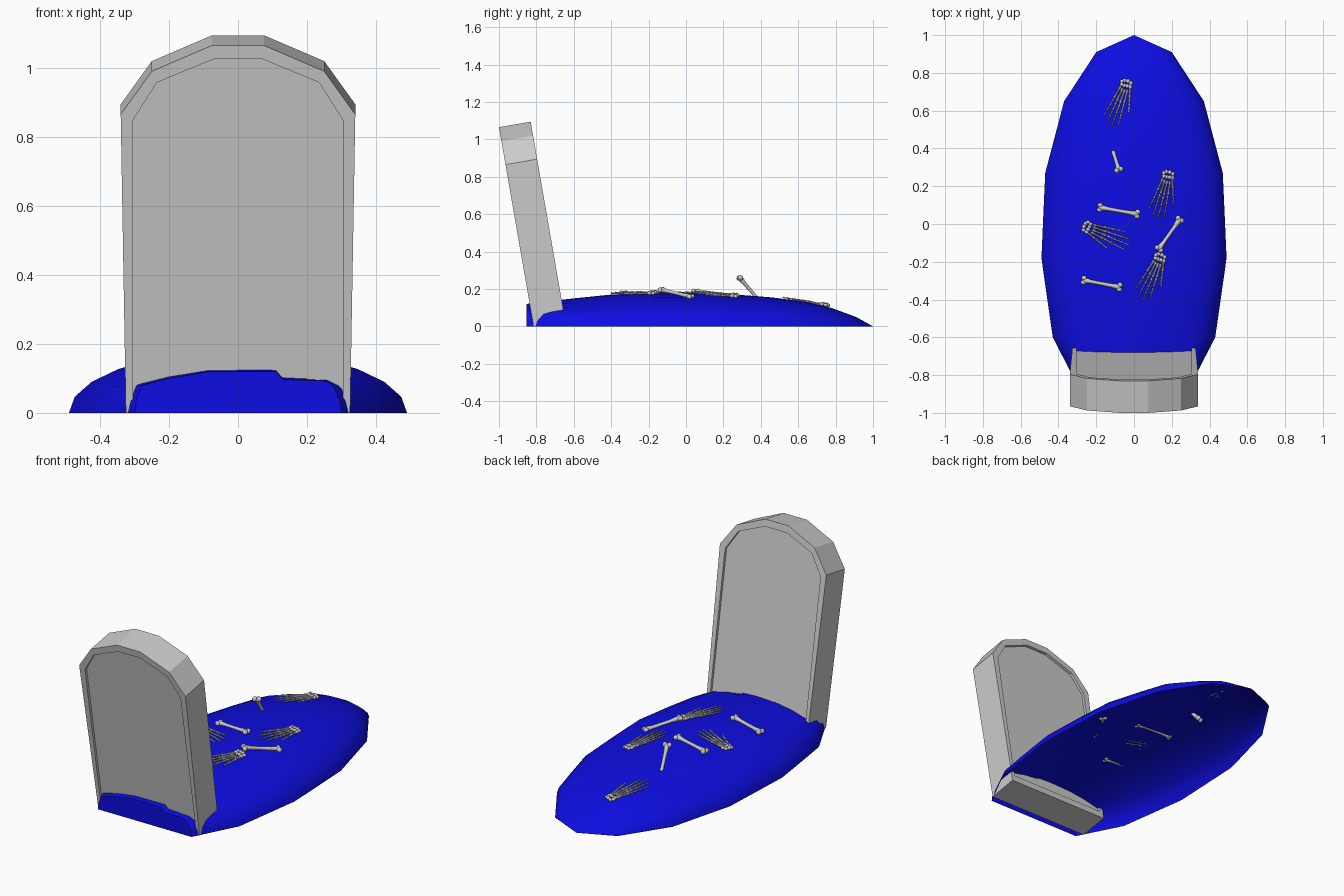
import bpy, bmesh
from math import sin, cos, pi, radians
from mathutils import Vector, Matrix

if "Cube" in bpy.data.objects:
    bpy.data.objects.remove(bpy.data.objects["Cube"])


def finish(bm, name, smooth=None):
    bmesh.ops.recalc_face_normals(bm, faces=bm.faces)
    mesh = bpy.data.meshes.new(name)
    bm.to_mesh(mesh)
    bm.free()
    obj = bpy.data.objects.new(name, mesh)
    bpy.context.collection.objects.link(obj)
    if smooth:
        mesh.shade_smooth()
        mesh.set_sharp_from_angle(angle=radians(smooth))
    return obj


def bridge(bm, a, b, closed=True):
    n = len(a)
    for i in range(n if closed else n - 1):
        j = (i + 1) % n
        bm.faces.new((a[i], a[j], b[j], b[i]))


# Mound: open-bottomed shell of half-ellipse sections, with a broken lip behind the stone
LIP = [(-.30, 0), (-.295, .035), (-.28, .08), (-.20, .10), (-.08, .12), (0, .12), (.11, .12),
       (.13, .096), (.19, .095), (.25, .093), (.275, .08), (.295, .035), (.30, 0)]
ROWS = [(-.60, .43, .15), (-.40, .459, .17), (-.18, .49, .18), (.05, .48, .18), (.27, .47, .17),
        (.46, .42, .155), (.65, .37, .13), (.78, .285, .098), (.91, .20, .05), (1, 0, 0)]
bm = bmesh.new()
rings = [[bm.verts.new((x, -.853, z)) for x, z in LIP]]
for y, w, h in ROWS:
    rings.append([bm.verts.new((-w * cos(pi * i / 12), y, h * sin(pi * i / 12))) for i in range(13)])
for a, b in zip(rings, rings[1:]):
    bridge(bm, a, b, closed=False)
bm.faces.new(rings[0])
bmesh.ops.remove_doubles(bm, verts=bm.verts, dist=1e-5)
mound = finish(bm, "grave_mound", 40)
blue = bpy.data.materials.new("mound_blue")
blue.diffuse_color = (0.004, 0.004, 0.75, 1)
blue.use_nodes = True
blue.node_tree.nodes["Principled BSDF"].inputs["Base Color"].default_value = blue.diffuse_color
mound.data.materials.append(blue)

# Headstone: leaning slab with a recessed panel on both faces
THICK, RECESS = .172, .015
OUTER = [(.325, 0), (.34, .878), (.25, 1.005), (.075, 1.081)]
PANEL = [(.305, .04), (.305, .86), (.235, .972), (.07, 1.041)]
bm = bmesh.new()


def stone_loop(half, t):
    pts = half + [(-x, z) for x, z in reversed(half)]
    return [bm.verts.new((x, t, z)) for x, z in pts]


loops = [stone_loop(PANEL, RECESS), stone_loop(PANEL, 0), stone_loop(OUTER, 0),
         stone_loop(OUTER, THICK), stone_loop(PANEL, THICK), stone_loop(PANEL, THICK - RECESS)]
for a, b in zip(loops, loops[1:]):
    bridge(bm, a, b)
bm.faces.new(loops[0])
bm.faces.new(loops[-1])
bm.transform(Matrix.Translation((0, -.815, 0)) @ Matrix.Rotation(radians(9.85), 4, 'X'))
finish(bm, "headstone")


# Bone helpers
def shaft(bm, a, b, profile, sides=8):
    a, b = Vector(a), Vector(b)
    rot = (b - a).to_track_quat('Z', 'Y')
    prev = None
    for t, r in profile:
        ring = [bm.verts.new(a.lerp(b, t) + rot @ Vector((r * cos(2 * pi * i / sides),
                r * sin(2 * pi * i / sides), 0))) for i in range(sides)]
        if prev:
            bridge(bm, prev, ring)
        else:
            bm.faces.new(ring)
        prev = ring
    bm.faces.new(prev)


def knob(bm, p, r, scale=(1, 1, 1)):
    m = Matrix.Translation(p) @ Matrix.Diagonal((*scale, 1))
    bmesh.ops.create_uvsphere(bm, u_segments=8, v_segments=6, radius=r, matrix=m)


def frame(start, end):
    y = (Vector(end) - Vector(start)).normalized()
    up = Vector((.75 * start[0], 0, 1))
    x = y.cross(up).normalized()
    m = Matrix((x, y, x.cross(y))).transposed().to_4x4()
    return Matrix.Translation(start) @ m


# Long bones: thin shaft with a pair of knuckles on each end
LONG_BONES = [((-.185, .088, .172), (.022, .052, .188)),
              ((.245, .028, .158), (.13, -.135, .197)),
              ((-.27, -.297, .16), (-.072, -.335, .178)),
              ((-.08, .285, .262), (-.12, .415, .11))]
for k, (a, b) in enumerate(LONG_BONES):
    length = (Vector(b) - Vector(a)).length
    bm = bmesh.new()
    shaft(bm, (0, 0, 0), (0, length, 0), [(0, .013), (.1, .014), (.22, .0105), (.5, .0095),
                                          (.78, .0105), (.9, .014), (1, .013)])
    for y in (.004, length - .004):
        for x in (-.012, .012):
            knob(bm, (x, y, 0), .015, (.9, 1, .95))
    bm.transform(frame(a, b))
    finish(bm, f"long_bone_{k + 1}", 50)

# Skeleton hands: wrist bones plus five jointed fingers (thumb on local -x)
FINGERS = [(-.030, .040, -.068, .165, (.38, .34, .28)),
           (-.020, .052, -.040, .250, (.40, .26, .19, .15)),
           (-.006, .055, -.009, .268, (.40, .26, .19, .15)),
           (.008, .053, .021, .256, (.40, .26, .19, .15)),
           (.021, .048, .050, .225, (.42, .25, .18, .15))]
WRIST = [(-.024, .012), (-.006, .008), (.012, .010), (.024, .020),
         (-.028, .032), (-.012, .034), (.004, .036), (.019, .036)]
HANDS = [((-.035, .765, .112), (-.13, .51, .157), 1),
         ((.185, .283, .163), (.115, .02, .188), 1),
         ((-.27, -.005, .172), (-.02, -.105, .182), -1),
         ((.145, -.155, .18), (.035, -.41, .18), 1)]
for k, (a, b, side) in enumerate(HANDS):
    bm = bmesh.new()
    for i, (x, y) in enumerate(WRIST):
        knob(bm, (x, y, .003 * (i % 2)), .0115, (.95, 1.05, .8))
    for x0, y0, x1, y1, parts in FINGERS:
        p, q, t = Vector((x0, y0, 0)), Vector((x1, y1, 0)), 0
        for i, part in enumerate(parts):
            r = .0078 - .001 * i
            shaft(bm, p.lerp(q, t), p.lerp(q, t + part - .015),
                  [(0, .6 * r), (.07, r), (.3, .62 * r), (.7, .6 * r), (.92, .95 * r), (1, .55 * r)], 6)
            t += part
    bm.transform(frame(a, b) @ Matrix.Diagonal((side, 1, 1, 1)))
    finish(bm, f"skeleton_hand_{k + 1}", 50)
